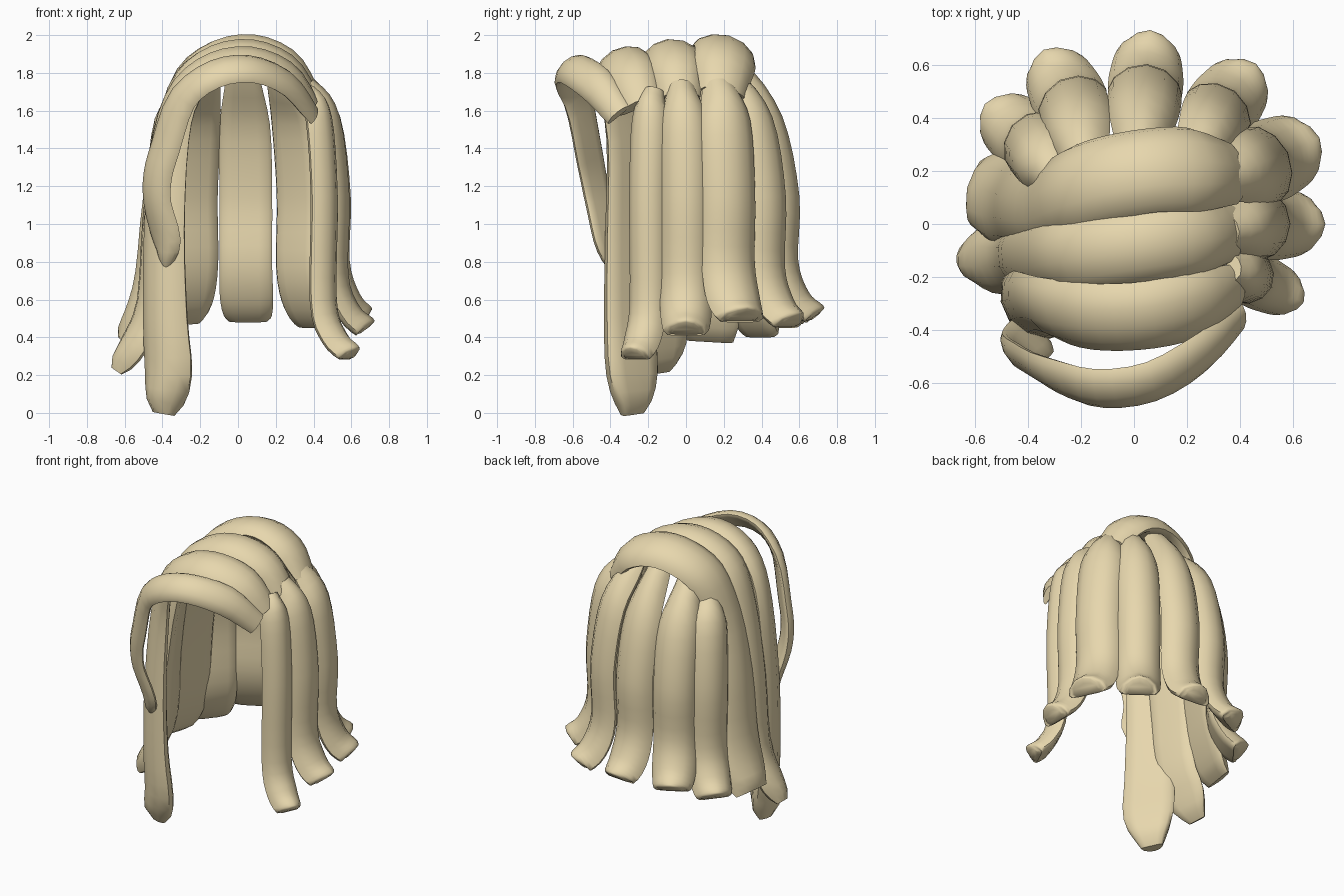
import bpy, bmesh, math
from mathutils import Vector

if "Cube" in bpy.data.objects:
    bpy.data.objects.remove(bpy.data.objects["Cube"])

mat = bpy.data.materials.new("blonde")
mat.diffuse_color = (0.80, 0.68, 0.42, 1)
mat.use_nodes = True
mat.node_tree.nodes["Principled BSDF"].inputs["Base Color"].default_value = mat.diffuse_color


def catmull(p, steps):
    # smooth interpolation through (x, y, z, width) points
    p = [p[0] * 2 - p[1]] + p + [p[-1] * 2 - p[-2]]
    out = []
    for i in range(1, len(p) - 2):
        a, b, c, d = p[i - 1:i + 3]
        for s in range(steps):
            t = s / steps
            out.append(0.5 * (2 * b + (c - a) * t + (2 * a - 5 * b + 4 * c - d) * t ** 2
                              + (3 * b - a - 3 * c + d) * t ** 3))
    return out + [p[-2]]


def lock(name, pts, thick, thick_end=None, steps=3, sides=12):
    # domed ribbon swept along a path lying on the outside of the hair
    path = catmull([Vector(q) for q in pts], steps)
    bm = bmesh.new()
    rings = []
    n = len(path)
    thick_end = thick_end or thick
    for i, q in enumerate(path):
        p = q.to_3d()
        tan = (path[min(i + 1, n - 1)].to_3d() - path[max(i - 1, 0)].to_3d()).normalized()
        out = p - Vector((0, 0, min(p.z, 1.2)))
        side = tan.cross(out).normalized()
        nor = side.cross(tan).normalized()
        t = max(0, i / (n - 1) - 0.5) * 2
        base = thick + (thick_end - thick) * t
        th = base * (0.45 if i == n - 1 else 0.65 if i == 0 else 0.9 if i in (1, n - 2) else 1)
        mid = p - nor * base * 0.5
        ring = []
        for k in range(sides):
            a = 2 * math.pi * k / sides
            h = math.sin(a) * th * (0.5 if math.sin(a) > 0 else 0.35)
            h -= th * 0.2 * math.cos(a) ** 2
            ring.append(bm.verts.new(mid + side * math.cos(a) * q[3] * 0.5 + nor * h))
        rings.append(ring)
    for r, s in zip(rings, rings[1:]):
        for k in range(sides):
            j = (k + 1) % sides
            bm.faces.new((r[k], r[j], s[j], s[k]))
    bm.faces.new(rings[0][::-1])
    bm.faces.new(rings[-1])
    bmesh.ops.recalc_face_normals(bm, faces=bm.faces)
    me = bpy.data.meshes.new(name)
    bm.to_mesh(me)
    bm.free()
    ob = bpy.data.objects.new(name, me)
    bpy.context.collection.objects.link(ob)
    me.materials.append(mat)
    bpy.context.view_layer.objects.active = ob
    ob.select_set(True)
    bpy.ops.object.shade_smooth_by_angle(angle=math.radians(50))
    ob.select_set(False)


def crown_lock(name, y_right, y_mid, y_left, top, width, waist, tip, thick, thick_end=None):
    # shared arch over the head, then a fall to the waist and out to the tip
    pts = []
    for i in range(6):
        a = math.radians(28 + 28 * i)
        x = 0.03 + 0.46 * math.cos(a)
        z = top - 0.50 * (1 - math.sin(a)) - (0.06 if i == 5 else 0)
        u = x / 0.43
        y = y_mid + (y_right - y_left) / 2 * u + ((y_right + y_left) / 2 - y_mid) * u * u
        pts.append(Vector((x, y, z, width * (0.75 if i == 0 else 1))))
    waist, tip = Vector(waist), Vector(tip)
    mid = pts[-1].lerp(waist, 0.5)
    mid.x -= 0.02
    flick = waist.lerp(tip, 0.6)
    flick.x += 0.02
    flick.w = waist.w
    lock(name, pts + [mid, waist, flick, tip], thick, thick_end)


def hanging_lock(name, root, belly, bottom, width, thick=0.15):
    # root tucked under the crown, straight fall, outward flick at the end
    r, b = Vector(root), Vector((*belly, 0))
    out = b.normalized()
    shoulder = r.lerp(b, 0.7)
    rows = [(r, r.z, 0.55), (shoulder, 1.57, 0.95), (b, 1.15, 1), (b * 0.99, bottom + 0.27, 1),
            (b + out * 0.05, bottom + 0.1, 1), (b + out * 0.12, bottom + 0.035, 0.8),
            (b + out * 0.14, bottom + 0.01, 0.55)]
    lock(name, [(p.x, p.y, z, width * w) for p, z, w in rows], thick, None, 4)


# long locks combed over the crown from right to left
crown_lock("crown_lock_back", .22, .22, .09, 2.0, .33, (-.54, .12, .75, .36), (-.66, .14, .42, .26), .14)
crown_lock("crown_lock_middle", -.04, -.1, -.17, 1.98, .3, (-.53, -.16, .6, .28), (-.7, -.16, .26, .12), .14)
crown_lock("crown_lock_front", -.28, -.39, -.35, 1.92, .29, (-.47, -.37, .5, .32), (-.49, -.36, .01, .14), .12, .23)
crown_lock("fringe_lock", -.38, -.65, -.55, 1.86, .2, (-.46, -.5, 1.1, .19), (-.41, -.43, .77, .05), .08)

# locks hanging around the sides and back
hanging_lock("right_lock_front", (.42, -.2, 1.74), (.52, -.24), .33, .21, .13)
hanging_lock("right_lock_middle", (.42, -.03, 1.78), (.59, 0), .47, .27)
hanging_lock("right_lock_back", (.4, .2, 1.8), (.58, .27), .54, .31)
hanging_lock("back_lock_right", (.26, .27, 1.84), (.38, .5), .51, .28)
hanging_lock("back_lock_centre", (.03, .3, 1.9), (.05, .6), .54, .28)
hanging_lock("back_lock_left", (-.2, .24, 1.84), (-.28, .54), .53, .28)
hanging_lock("left_lock_back", (-.3, .16, 1.74), (-.46, .37), .46, .27)
